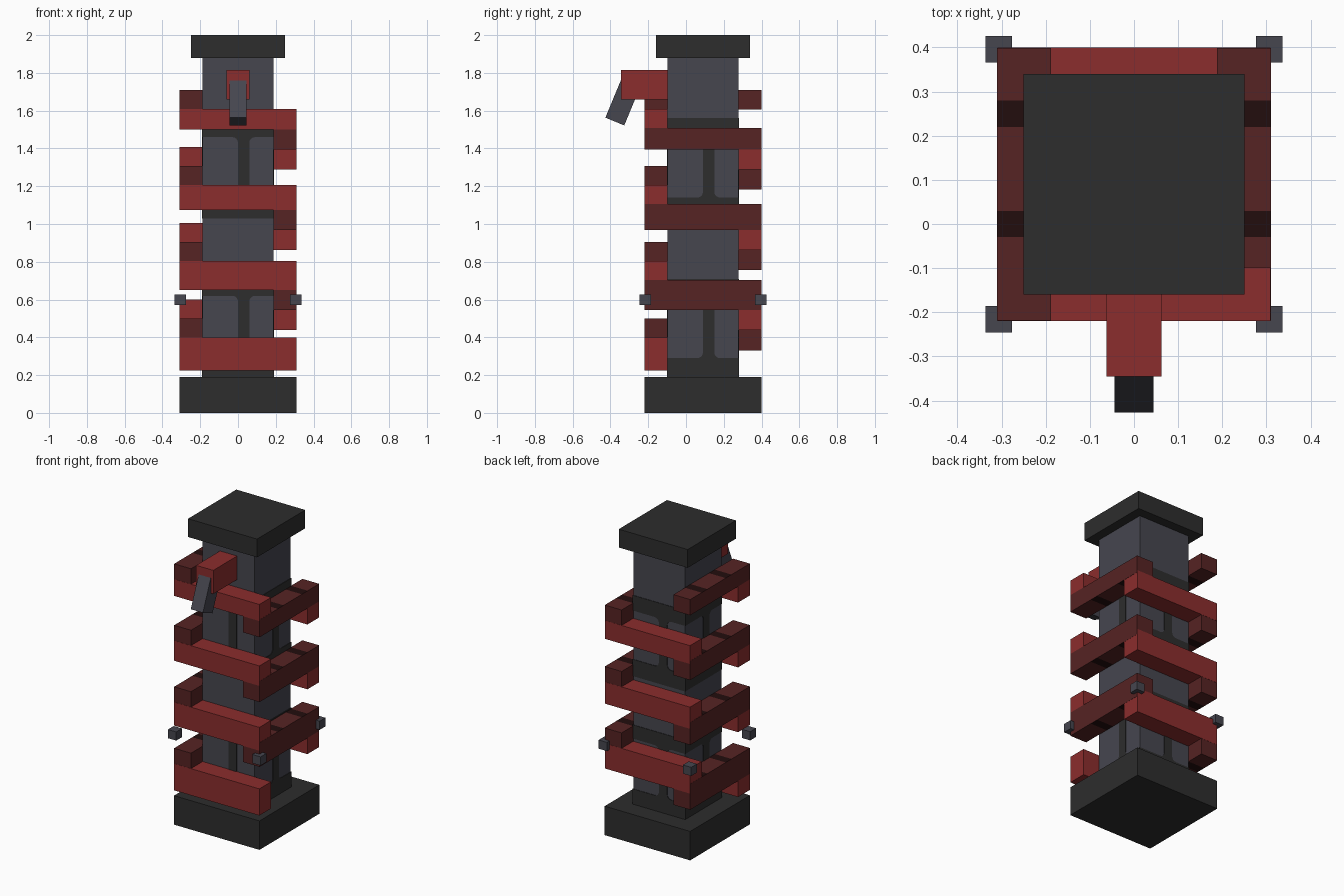
import bpy, bmesh, math
from mathutils import Matrix, Vector

cube = bpy.data.objects.get("Cube")
if cube:
    bpy.data.objects.remove(cube, do_unlink=True)


def material(name, hex_colour):
    def lin(c):
        return c / 12.92 if c <= 0.04045 else ((c + 0.055) / 1.055) ** 2.4
    col = [lin(int(hex_colour[i:i + 2], 16) / 255) for i in (0, 2, 4)] + [1]
    m = bpy.data.materials.new(name)
    m.use_nodes = True
    m.diffuse_color = col
    m.node_tree.nodes["Principled BSDF"].inputs["Base Color"].default_value = col
    return m


RED = material("bright red", "8b2d2d")
DARK_RED = material("dark red", "562323")
STRIPE = material("blackish red", "220d0d")
CHARCOAL = material("charcoal", "2d2d2d")
SLATE = material("slate grey", "46464f")


def add(name, bm, *mats):
    bmesh.ops.recalc_face_normals(bm, faces=bm.faces)
    mesh = bpy.data.meshes.new(name)
    bm.to_mesh(mesh)
    bm.free()
    for m in mats:
        mesh.materials.append(m)
    ob = bpy.data.objects.new(name, mesh)
    bpy.context.collection.objects.link(ob)
    return ob


def box_mesh(x, y, z):
    bm = bmesh.new()
    size = [b - a for a, b in (x, y, z)]
    mid = [(a + b) / 2 for a, b in (x, y, z)]
    bmesh.ops.create_cube(bm, size=1, matrix=Matrix.Translation(mid) @ Matrix.Diagonal(size + [1]))
    return bm


def box(name, x, y, z, mat):
    return add(name, box_mesh(x, y, z), mat)


CY = 0.09      # centre of the tower in y
OUT = 0.31     # outer half width of base and bars
COL = 0.188    # half width of the column

# Tower body
box("base", (-OUT, OUT), (CY - OUT, CY + OUT), (0, 0.19), CHARCOAL)
box("column", (-COL, COL), (CY - COL, CY + COL), (0.19, 1.88), SLATE)
box("cap", (-0.25, 0.25), (CY - 0.25, CY + 0.25), (1.88, 2), CHARCOAL)


# Painted frames: a band above and below, joined by a filleted strip
def frame_outline(z0, p0, p1, z1, a=0.0, b=0.06, r=0.03):
    def arc(cx, cz, start):
        for i in range(5):
            t = math.radians(start - i * 22.5)
            yield cx + r * math.cos(t), cz + r * math.sin(t)
    w = COL + 0.002
    return [(-w, z0), (w, z0), (w, p0), *arc(b + r, p0 + r, 270), *arc(b + r, p1 - r, 180),
            (w, p1), (w, z1), (-w, z1), (-w, p1), *arc(a - r, p1 - r, 90),
            *arc(a - r, p0 + r, 0), (-w, p0)]


for level, heights in (("lower", (0.19, 0.29, 0.62, 0.71)), ("upper", (1.03, 1.14, 1.46, 1.56))):
    for i, side in enumerate(("front", "left", "back", "right")):
        bm = bmesh.new()
        turn = Matrix.Translation((0, CY, 0)) @ Matrix.Rotation(i * math.pi / 2, 4, 'Z')
        bm.faces.new([bm.verts.new(turn @ Vector((u, -COL - 0.001, z)))
                      for u, z in frame_outline(*heights)])
        plate = add(f"{level}_{side}_frame", bm, CHARCOAL)
        solid = plate.modifiers.new("thickness", 'SOLIDIFY')
        solid.thickness, solid.offset = 0.004, 0

# Spiral of bars: front, right, back, left, each higher and slimmer
LONG = OUT - 0.001
STRIPES = ((-0.03, 0.03), (0.22, 0.28))
for k in range(14):
    z = (0.225 + 0.1063 * k, 0.40 + 0.1008 * k)
    if k % 2 == 0:
        y = (CY - OUT, CY - COL) if k % 4 == 0 else (CY + COL, CY + OUT)
        box(f"{'front' if k % 4 == 0 else 'back'}_bar_{k // 4 + 1}", (-LONG, LONG), y, z, RED)
        continue
    x = (-OUT, -COL) if k % 4 == 1 else (COL, OUT)
    bm = box_mesh(x, (CY - LONG, CY + LONG), z)
    for pair in STRIPES:
        for cut in pair:
            bmesh.ops.bisect_plane(bm, geom=bm.verts[:] + bm.edges[:] + bm.faces[:],
                                   plane_co=(0, cut, 0), plane_no=(0, 1, 0))
    bm.normal_update()
    for f in bm.faces:
        y = f.calc_center_median().y
        if abs(f.normal.z) > 0.5 and any(a < y < b for a, b in STRIPES):
            f.material_index = 1
    add(f"{'right' if k % 4 == 1 else 'left'}_bar_{k // 4 + 1}", bm, DARK_RED, STRIPE)

# Small corner blocks
for sx, xn in ((-1, "right"), (1, "left")):
    for sy, yn in ((-1, "front"), (1, "back")):
        cx, cy = sx * 0.306, CY + sy * 0.306
        box(f"{yn}_{xn}_block", (cx - 0.03, cx + 0.03), (cy - 0.03, cy + 0.03), (0.57, 0.627), SLATE)

# Spout with its tilted lever
box("spout", (-0.062, 0.062), (-0.345, CY - COL + 0.01), (1.66, 1.815), RED)
lever = box("lever", (-0.044, 0.044), (-0.054, 0.054), (-0.125, 0.125), SLATE)
lever.location = (0, -0.329, 1.658)
lever.rotation_euler.x = math.radians(-22.5)
